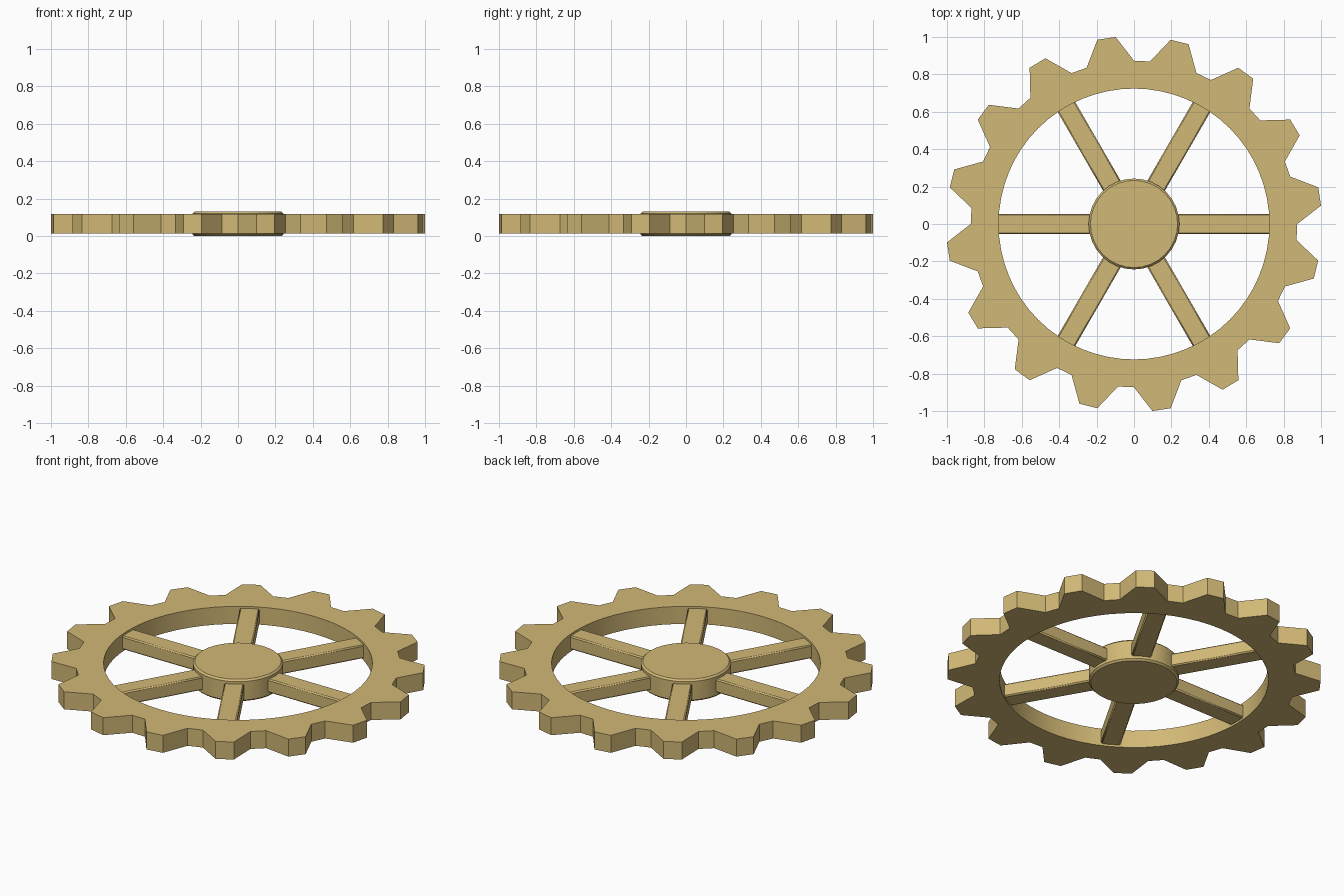
import bpy, bmesh
from math import cos, sin, pi, radians
from mathutils import Matrix, Vector

cube = bpy.data.objects.get("Cube")
if cube:
    bpy.data.objects.remove(cube, do_unlink=True)

TEETH, SPOKES = 16, 6
MID = 0.065  # height of the wheel's middle plane

brass = bpy.data.materials.new("pale_brass")
brass.use_nodes = True
COLOUR = (0.64, 0.48, 0.18, 1)
brass.diffuse_color = COLOUR
brass.node_tree.nodes["Principled BSDF"].inputs["Base Color"].default_value = COLOUR


def finish(name, bm, angle=15, bevel=0):
    """Turn a bmesh into a shaded object with the shared material."""
    bmesh.ops.recalc_face_normals(bm, faces=bm.faces)
    mesh = bpy.data.meshes.new(name)
    bm.to_mesh(mesh)
    bm.free()
    mesh.materials.append(brass)
    obj = bpy.data.objects.new(name, mesh)
    bpy.context.collection.objects.link(obj)
    if bevel:
        mod = obj.modifiers.new("edge_bevel", "BEVEL")
        mod.width, mod.segments = bevel, 1
        mod.limit_method = "ANGLE"
        mod.angle_limit = radians(40)
    bpy.ops.object.select_all(action="DESELECT")
    obj.select_set(True)
    bpy.context.view_layer.objects.active = obj
    bpy.ops.object.shade_smooth_by_angle(angle=radians(angle))
    return obj


# Toothed rim: each tooth is root, tip, tip, root over four equal steps
bm = bmesh.new()
steps = TEETH * 4
sections = []
for i in range(steps):
    a = 2 * pi * i / steps
    outer = 1.0045 if i % 4 in (1, 2) else 0.873
    corners = ((0.724, -1), (outer, -1), (outer, 1), (0.724, 1))
    sections.append([bm.verts.new((r * cos(a), r * sin(a), MID + side * 0.052))
                     for r, side in corners])
for i, here in enumerate(sections):
    there = sections[(i + 1) % steps]
    for k in range(4):
        n = (k + 1) % 4
        bm.faces.new((here[k], here[n], there[n], there[k]))
finish("toothed_rim", bm)

# Hub disc
bm = bmesh.new()
bmesh.ops.create_cone(bm, cap_ends=True, segments=32, radius1=0.243, radius2=0.243,
                      depth=0.13, matrix=Matrix.Translation((0, 0, MID)))
finish("hub", bm, bevel=0.01)

# Spokes from the hub to the rim
for i in range(SPOKES):
    bm = bmesh.new()
    bmesh.ops.create_cube(bm, size=1)
    bmesh.ops.scale(bm, verts=bm.verts, vec=Vector((0.54, 0.108, 0.08)))
    bmesh.ops.translate(bm, verts=bm.verts, vec=Vector((0.465, 0, MID)))
    bmesh.ops.rotate(bm, verts=bm.verts, cent=(0, 0, 0),
                     matrix=Matrix.Rotation(2 * pi * i / SPOKES, 3, "Z"))
    finish(f"spoke_{i + 1}", bm, bevel=0.007)
